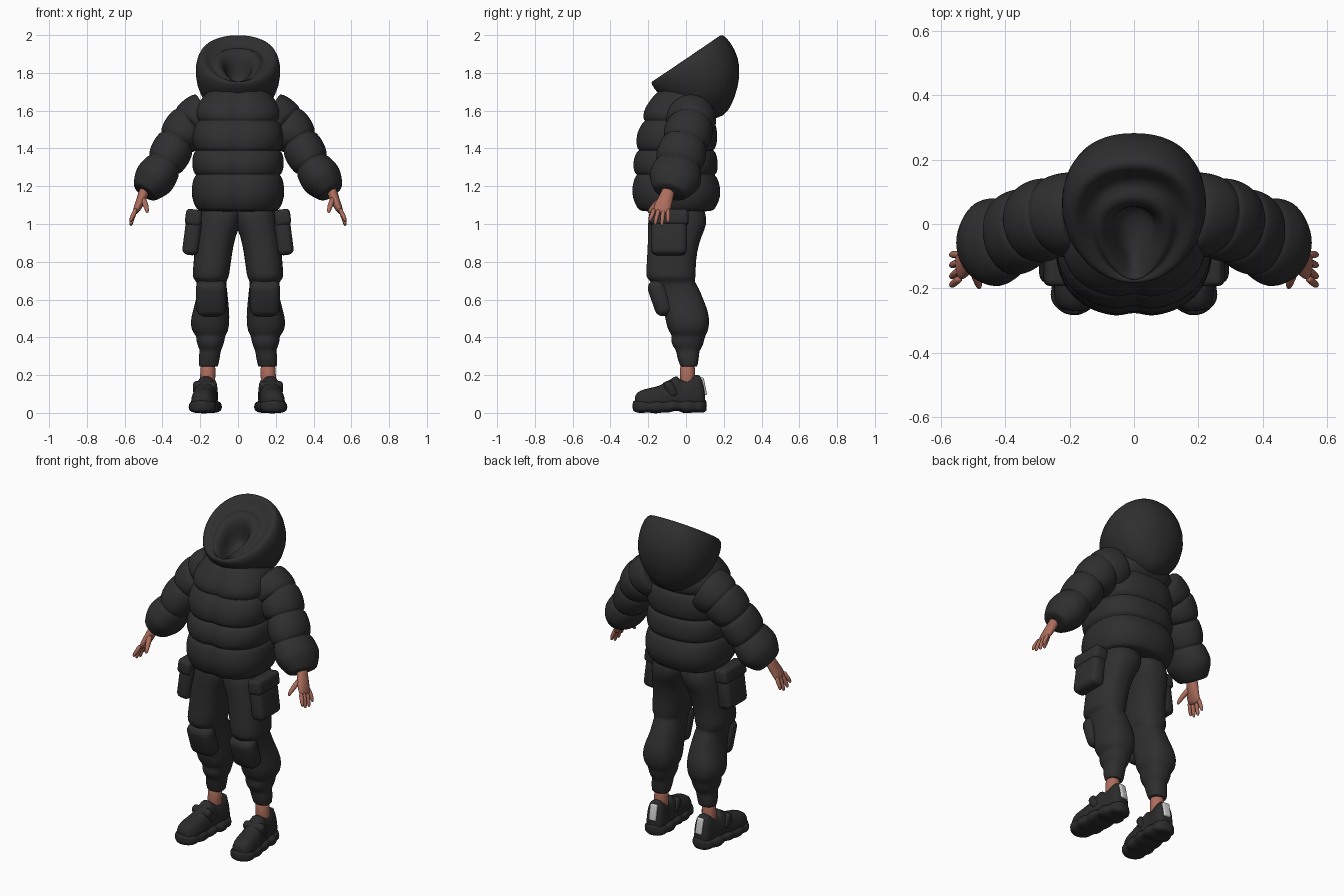
import bpy, bmesh, math
from mathutils import Vector, Matrix

if "Cube" in bpy.data.objects:
    bpy.data.objects.remove(bpy.data.objects["Cube"])


def material(name, rgb):
    m = bpy.data.materials.new(name)
    m.diffuse_color = (*rgb, 1)
    m.use_nodes = True
    m.node_tree.nodes["Principled BSDF"].inputs["Base Color"].default_value = m.diffuse_color
    return m


BLACK = material("black fabric", (0.028, 0.028, 0.029))
SHOE = material("shoe black", (0.024, 0.024, 0.025))
SKIN = material("skin", (0.42, 0.155, 0.11))
GREY = material("reflective grey", (0.58, 0.58, 0.58))


def finish(name, bm, mat, mirror, sub):
    bmesh.ops.recalc_face_normals(bm, faces=bm.faces)
    me = bpy.data.meshes.new(name)
    bm.to_mesh(me)
    bm.free()
    me.shade_smooth()
    me.materials.append(mat)
    ob = bpy.data.objects.new(name, me)
    bpy.context.collection.objects.link(ob)
    if mirror:
        ob.modifiers.new("mirror", 'MIRROR').use_mirror_merge = False
    if sub:
        s = ob.modifiers.new("smooth", 'SUBSURF')
        s.levels = s.render_levels = sub
    return ob


def loft(name, rings, mat, mirror=True, sub=1, matrix=None):
    """Skin a list of point rings and cap both ends."""
    bm = bmesh.new()
    vs = [[bm.verts.new(p) for p in r] for r in rings]
    n = len(rings[0])
    for a, b in zip(vs, vs[1:]):
        for i in range(n):
            bm.faces.new((a[i], a[(i + 1) % n], b[(i + 1) % n], b[i]))
    bm.faces.new(vs[0])
    bm.faces.new(vs[-1])
    if matrix:
        bm.transform(matrix)
    return finish(name, bm, mat, mirror, sub)


def rounded_box(name, loc, size, rot, bevel, mat, matrix=None):
    bm = bmesh.new()
    bmesh.ops.create_cube(bm, size=1, matrix=Matrix.Diagonal((*size, 1)))
    bmesh.ops.bevel(bm, geom=bm.edges[:], offset=bevel, segments=4, profile=0.5, affect='EDGES')
    m = Matrix.Translation(loc) @ Matrix.Rotation(rot[1], 4, 'Y') @ Matrix.Rotation(rot[0], 4, 'X')
    bm.transform(matrix @ m if matrix else m)
    return finish(name, bm, mat, True, 0)


def sp(v, p):
    return math.copysign(abs(v) ** p, v)


def lerp_table(table, t):
    for a, b in zip(table, table[1:]):
        if t <= b[0]:
            k = (t - a[0]) / (b[0] - a[0])
            return [p + (q - p) * k for p, q in zip(a[1:], b[1:])]
    return list(table[-1][1:])


def angles(n):
    return [2 * math.pi * i / n for i in range(n)]


def puff(t):
    return math.sqrt(max(0, 1 - (2 * t - 1) ** 2))


STEPS = [0, .04, .13, .3, .5, .7, .87, .96]

# Jacket body: stacked quilted puffs with a zip groove down the front
SEAMS = [1.065, 1.26, 1.39, 1.545, 1.71]
BODY = [(1.06, .238, -.275, .17), (1.17, .247, -.29, .185), (1.32, .243, -.283, .168),
        (1.47, .243, -.264, .166), (1.6, .23, -.228, .165), (1.71, .17, -.16, .13)]
rings = []
for k, (z0, z1) in enumerate(zip(SEAMS, SEAMS[1:])):
    for t in STEPS + ([1] if k == 3 else []):
        z = z0 + (z1 - z0) * t
        w, yf, yb = lerp_table(BODY, z)
        depth = .045 if (k == 0 and t < .5) else .026
        d = depth * (1 - puff(t))
        w, cy, ry = w - d, (yf + yb) / 2, (yb - yf) / 2 - d
        ring = []
        for a in angles(56):
            x, y = w * sp(math.cos(a), .8), cy + ry * sp(math.sin(a), .85)
            if math.sin(a) < 0:
                y += .016 * math.exp(-(x / .016) ** 2)
            ring.append((x, y, z))
        rings.append(ring)
loft("jacket_body", rings, BLACK, mirror=False)

# Sleeves: seam points (x, y, z, radius, depth radius)
ARM = [(0, .16, .03, 1.575, .125, .12), (1, .255, .025, 1.525, .112, .115),
       (2, .325, -.005, 1.435, .096, .112), (3, .39, -.04, 1.315, .092, .118),
       (3.5, .445, -.06, 1.235, .095, .125), (4, .497, -.085, 1.165, .066, .085)]
rings = []
for k in range(4):
    for t in STEPS + ([1] if k == 3 else []):
        x, y, z, r, q = lerp_table(ARM, k + t)
        c = Vector((x, y, z))
        lo = Vector(lerp_table(ARM, max(0, k + t - .4))[:3])
        hi = Vector(lerp_table(ARM, min(4, k + t + .4))[:3])
        tan = (hi - lo).normalized()
        u = tan.cross(Vector((0, 1, 0))).normalized()
        v = u.cross(tan)
        b = .02 * puff(t) - .004
        rings.append([c + u * (r + b) * math.cos(a) + v * (q + b) * math.sin(a) for a in angles(28)])
loft("sleeve", rings, BLACK)

# Hood: (bottom y, z), (top y, z), half width, pointedness of the lower end;
# runs from the back over the rim, then into the padded opening
HOOD = [(.17, 1.56, .22, 1.59, .03, 0), (.12, 1.555, .26, 1.67, .11, 0),
        (.03, 1.57, .288, 1.78, .185, 0), (-.07, 1.62, .28, 1.885, .222, 0),
        (-.155, 1.695, .235, 1.965, .232, .05), (-.185, 1.74, .195, 2.008, .215, .1),
        (-.183, 1.757, .17, 1.995, .195, .2), (-.165, 1.752, .145, 1.94, .165, .3),
        (-.165, 1.75, .115, 1.925, .145, .35), (-.177, 1.757, .085, 1.937, .13, .4),
        (-.165, 1.753, .06, 1.915, .105, .5), (-.135, 1.735, .05, 1.87, .08, .6),
        (-.09, 1.72, .06, 1.80, .07, .5), (-.02, 1.72, .06, 1.75, .03, 0)]
rings = []
for yb, zb, yt, zt, w, k in HOOD:
    ring = []
    for a in angles(40):
        s = (1 - math.cos(a)) / 2
        x = w * sp(math.sin(a), .9) * (1 - k * (1 - s) ** 1.5)
        ring.append((x, yb + (yt - yb) * s, zb + (zt - zb) * s))
    rings.append(ring)
loft("hood", rings, BLACK, mirror=False)

# Trouser legs: z, inner x, outer x, front y, back y
LEG = [(1.13, -.03, .19, -.19, .09), (1.02, -.03, .212, -.202, .115), (.97, .0, .218, -.202, .1),
       (.9, .022, .228, -.203, .068), (.8, .037, .235, -.208, .052), (.735, .045, .242, -.213, .053),
       (.71, .052, .238, -.207, .05), (.695, .064, .218, -.185, .045), (.66, .058, .217, -.17, .07),
       (.6, .052, .222, -.145, .092), (.54, .046, .24, -.115, .118), (.48, .044, .254, -.108, .126),
       (.43, .052, .244, -.092, .117), (.408, .068, .22, -.072, .102), (.385, .07, .222, -.082, .097),
       (.35, .08, .212, -.07, .088), (.33, .092, .2, -.05, .07), (.3, .094, .21, -.05, .07),
       (.255, .104, .207, -.033, .062), (.245, .106, .205, -.03, .06), (.244, .12, .19, -.02, .045)]
rings = [[((a + b) / 2 + (b - a) / 2 * sp(math.cos(t), .85), (c + d) / 2 + (d - c) / 2 * sp(math.sin(t), .85), z)
          for t in angles(24)] for z, a, b, c, d in LEG]
loft("trouser_leg", rings, BLACK)

# Knee pads and cargo pockets
rounded_box("knee_pad", (.142, -.135, .61), (.162, .1, .2), (.33, 0), .045, BLACK)
rounded_box("cargo_pocket", (.243, -.09, .935), (.085, .19, .2), (0, -.13), .03, BLACK)
rounded_box("pocket_flap", (.236, -.09, 1.035), (.085, .205, .085), (0, -.13), .02, BLACK)

# Ankles
loft("ankle", [[(x + r * math.cos(a), .008 + r * math.sin(a), z) for a in angles(16)]
               for z, x, r in [(.12, .163, .045), (.2, .16, .04), (.28, .158, .042)]], SKIN)

# Shoes, splayed slightly outwards: y, half width, bottom z, top z
SPLAY = (Matrix.Translation((.165, 0, 0)) @ Matrix.Rotation(.1, 4, 'Z'))


def shoe_part(name, table, taper):
    rings = []
    for y, w, zb, zt in table:
        ring = []
        for a in angles(20):
            t = (sp(math.sin(a), .7) + 1) / 2
            ring.append((w * sp(math.cos(a), .7) * (1 - taper * t), y, zb + (zt - zb) * t))
        rings.append(ring)
    return loft(name, rings, SHOE, matrix=SPLAY)


shoe_part("shoe_upper", [(-.272, .03, .04, .085), (-.262, .055, .03, .108), (-.225, .073, .03, .127),
                         (-.16, .076, .03, .137), (-.11, .072, .03, .158), (-.06, .068, .03, .196),
                         (-.045, .066, .03, .196), (-.03, .064, .03, .172), (.0, .064, .03, .182),
                         (.05, .064, .03, .205), (.075, .06, .03, .203), (.09, .05, .03, .16),
                         (.1, .035, .04, .1)], .32)
sole = []
for i in range(25):
    y = -.285 + i * .0165
    end = math.sqrt(max(.06, 1 - abs((y + .087) / .2) ** 5))
    lobe = abs(math.sin(i * math.pi / 5))
    arch = .012 * math.exp(-((y + .06) / .03) ** 2)
    sole.append((y, (.074 + .01 * lobe) * end, -.003 + arch + .006 * (1 - lobe) + .012 * (1 - end),
                 .062 + .008 * lobe))
shoe_part("shoe_sole", sole, .05)
rounded_box("shoe_strap", (0, -.085, .125), (.128, .05, .09), (.5, 0), .02, SHOE, SPLAY)
rounded_box("heel_patch", (0, .091, .14), (.045, .022, .095), (.2, 0), .009, GREY, SPLAY)


# Hands: tapered tubes for the palm, fingers and thumb
def limb(name, pts, n=10):
    rings = []
    ps = [Vector(p[:3]) for p in pts]
    for i, p in enumerate(pts):
        tan = (ps[min(i + 1, len(ps) - 1)] - ps[max(i - 1, 0)]).normalized()
        u = tan.cross(Vector((0, 1, 0))).normalized()
        v = u.cross(tan)
        rings.append([ps[i] + u * p[3] * math.cos(a) + v * p[4] * math.sin(a) for a in angles(n)])
    loft(name, rings, SKIN)


limb("palm", [(.485, -.088, 1.2, .03, .034), (.505, -.1, 1.15, .027, .036), (.525, -.122, 1.1, .023, .046),
              (.54, -.13, 1.07, .018, .046), (.546, -.132, 1.055, .01, .038)], 16)
TIPS = [(-.168, -.19, 1.012), (-.143, -.163, .993), (-.118, -.128, .988), (-.095, -.095, 1.005)]
for i, (y0, y1, z1) in enumerate(TIPS):
    limb(f"finger_{i + 1}", [(.538, y0, 1.085, .013, .013), (.555, (y0 + y1) / 2, 1.045, .0125, .0125),
                             (.565, y1, z1 + .018, .011, .011), (.568, y1, z1, .006, .006)])
limb("thumb", [(.51, -.115, 1.145, .017, .017), (.492, -.155, 1.11, .016, .016),
               (.483, -.185, 1.08, .013, .013), (.479, -.2, 1.058, .007, .007)])
